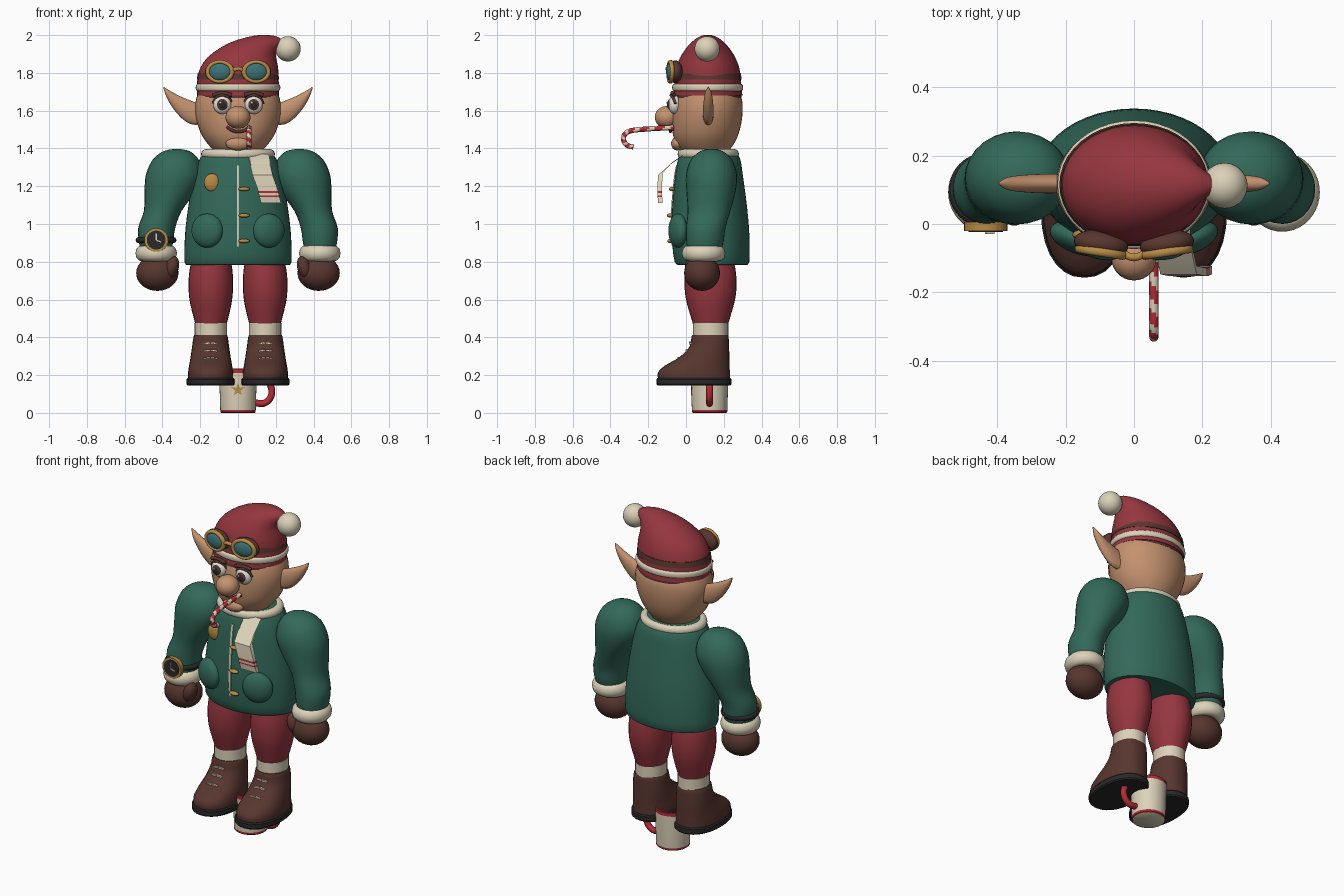
import bpy, bmesh
from math import sin, cos, pi, sqrt, copysign
from mathutils import Vector as V

cube = bpy.data.objects.get("Cube")
if cube:
    bpy.data.objects.remove(cube)


def material(name, code):
    rgb = [int(code[i:i + 2], 16) / 255 for i in (0, 2, 4)]
    lin = [c / 12.92 if c < .04 else ((c + .055) / 1.055) ** 2.4 for c in rgb] + [1]
    m = bpy.data.materials.new(name)
    m.use_nodes = True
    m.diffuse_color = lin
    m.node_tree.nodes["Principled BSDF"].inputs["Base Color"].default_value = lin
    return m


green = material("coat green", "33695a")
red = material("cloth red", "96363f")
cream = material("cream", "dcd2b9")
brown = material("leather brown", "58362f")
skin = material("skin", "c4926f")
gold = material("gold", "b98b45")
teal = material("lens teal", "3c7378")
black = material("black", "29292b")
candy = material("candy red", "b42c36")
white = material("eye white", "e6e4dc")


def finish(ob, name, *mats):
    ob.name = name
    for m in mats:
        ob.data.materials.append(m)
    bpy.ops.object.select_all(action="DESELECT")
    ob.select_set(True)
    bpy.context.view_layer.objects.active = ob
    bpy.ops.object.shade_smooth_by_angle(angle=.7)
    return ob


def spline(rows, steps):
    out = []
    for i in range(len(rows) - 1):
        p = [rows[min(max(i + k, 0), len(rows) - 1)] for k in (-1, 0, 1, 2)]
        for s in range(steps):
            t = s / steps
            out.append([b + .5 * t * (c - a + t * (2*a - 5*b + 4*c - d + t * (3*(b - c) + d - a)))
                        for a, b, c, d in zip(*p)])
    return out + [rows[-1]]


def loft(name, rings, mats, n=28, steps=3, power=1, phase=0, rule=None):
    """Skin rings given as centre, half axis u, half axis v."""
    bm = bmesh.new()
    loops = []
    for r in spline([list(r) for r in rings], steps):
        c, u, v = V(r[:3]), V(r[3:6]), V(r[6:])
        loop = []
        for j in range(n):
            a = phase + 2 * pi * j / n
            ca, sa = (copysign(abs(f(a)) ** power, f(a)) for f in (cos, sin))
            loop.append(bm.verts.new(c + u * ca + v * sa))
        loops.append(loop)
    for i in range(len(loops) - 1):
        for j in range(n):
            k = (j + 1) % n
            f = bm.faces.new((loops[i][j], loops[i][k], loops[i + 1][k], loops[i + 1][j]))
            f.material_index = rule(i, j) if rule else 0
    bm.faces.new(loops[0])
    bm.faces.new(loops[-1])
    bmesh.ops.recalc_face_normals(bm, faces=bm.faces)
    me = bpy.data.meshes.new(name)
    bm.to_mesh(me)
    bm.free()
    ob = bpy.data.objects.new(name, me)
    bpy.context.collection.objects.link(ob)
    return finish(ob, name, *mats)


def flat(z, cx, cy, rx, ry):
    return (cx, cy, z, rx, 0, 0, 0, ry, 0)


def span(z, rx, front, back, cx=0):
    return flat(z, cx, (front + back) / 2, rx, (back - front) / 2)


def tube(name, pts, r, mats, ref, n=12, steps=4, rule=None):
    pts = [V(p) for p in spline(pts, steps)]
    rings = []
    for i, p in enumerate(pts):
        t = (pts[min(i + 1, len(pts) - 1)] - pts[max(i - 1, 0)]).normalized()
        u = t.cross(V(ref)).normalized()
        rings.append((*p, *(u * r), *(t.cross(u) * r)))
    return loft(name, rings, mats, n, 1, rule=rule)


def ball(name, loc, size, mat, rot=(0, 0, 0)):
    bpy.ops.mesh.primitive_uv_sphere_add(segments=28, ring_count=16, location=loc, rotation=rot, scale=size)
    return finish(bpy.context.object, name, mat)


def ring(name, loc, major, minor, mat, rot=(0, 0, 0), scale=(1, 1, 1)):
    bpy.ops.mesh.primitive_torus_add(major_segments=40, minor_segments=12, location=loc, rotation=rot,
                                     major_radius=major, minor_radius=minor)
    bpy.context.object.scale = scale
    return finish(bpy.context.object, name, mat)


def disc(name, loc, r, depth, mat):
    bpy.ops.mesh.primitive_cylinder_add(vertices=32, radius=r, depth=depth, location=loc, rotation=(pi / 2, 0, 0))
    return finish(bpy.context.object, name, mat)


def box(name, loc, size, mat, rot=(0, 0, 0)):
    bpy.ops.mesh.primitive_cube_add(size=1, location=loc, rotation=rot, scale=size)
    return finish(bpy.context.object, name, mat)


# coat: height, half width, front, back
COAT = [(.785, .262, -.03, .31), (.8, .283, -.06, .335), (.95, .28, -.077, .335), (1.1, .262, -.072, .322),
        (1.25, .235, -.058, .302), (1.35, .2, -.04, .285), (1.39, .16, -.01, .25)]
loft("coat", [span(*r) for r in COAT], [green], n=48)


def coat_y(x, z):
    for a, b in zip(COAT, COAT[1:]):
        if a[0] <= z <= b[0]:
            t = (z - a[0]) / (b[0] - a[0])
            rx, y0, y1 = (p + (q - p) * t for p, q in zip(a[1:], b[1:]))
            return (y0 + y1) / 2 - (y1 - y0) / 2 * sqrt(1 - (x / rx) ** 2)


ring("collar", (0, .118, 1.37), .17, .026, cream, scale=(1, .83, 1))
loft("placket", [(.0, coat_y(0, z), z, .009, 0, 0, 0, .008, 0) for z in (.88, .95, 1.02, 1.1, 1.18, 1.25, 1.31)],
     [cream], n=4, phase=pi / 4)
for i, z in enumerate((.91, 1.045, 1.185)):
    ball(f"toggle_{i}", (.032, coat_y(.03, z) - .012, z), (.03, .016, .011), gold)
ball("badge", (-.138, coat_y(.138, 1.22) - .004, 1.22), (.042, .018, .047), gold)
loft("scarf_end", [(x, y, z, .075, 0, 0, 0, .017, w) for x, y, z, w in (
    (.11, -.02, 1.36, .015), (.118, -.08, 1.32, .015), (.13, -.135, 1.265, .008), (.155, -.14, 1.19, 0),
    (.159, -.14, 1.175, 0), (.162, -.14, 1.163, 0), (.165, -.14, 1.151, 0), (.167, -.138, 1.143, 0),
    (.175, -.135, 1.11, 0))], [cream, candy], n=4, steps=1, phase=pi / 4, rule=lambda i, j: int(i in (4, 6)))

# paired limbs, boots, ears and face parts
for side, s in (("right", -1), ("left", 1)):
    ball(f"{side}_pocket", (s * .163, -.042, .965), (.087, .045, .09), green, (0, 0, s * .35))
    loft(f"{side}_sleeve", [flat(z, s * x, y, rx, ry) for z, x, y, rx, ry in (
        (1.397, .325, .135, .015, .015), (1.385, .325, .135, .07, .06), (1.34, .33, .135, .122, .11),
        (1.26, .338, .135, .15, .135), (1.17, .36, .132, .135, .13), (1.07, .398, .122, .1, .113),
        (.98, .43, .105, .098, .104), (.9, .434, .1, .09, .098), (.84, .434, .095, .075, .08))], [green])
    ring(f"{side}_cuff", (s * .433, .093, .845), .074, .036, cream, scale=(1, 1.05, 1.2))
    ball(f"{side}_mitten", (s * .427, .085, .74), (.112, .095, .094), brown)
    ball(f"{side}_thumb", (s * .35, .04, .77), (.036, .045, .06), brown, (0, s * -.3, 0))

    loft(f"{side}_leg", [flat(z, s * x, .13, rx, ry) for z, x, rx, ry in (
        (.46, .143, .08, .09), (.52, .143, .096, .108), (.6, .144, .113, .13), (.68, .144, .118, .138),
        (.76, .143, .113, .132), (.84, .14, .095, .115))], [red])
    loft(f"{side}_sock", [flat(z, s * .143, .13, r, r + .008) for z, r in ((.39, .086), (.475, .086), (.482, .08))],
         [cream], steps=1)
    boot = [(.18, .12, -.148, .232), (.215, .119, -.148, .232), (.25, .114, -.112, .231), (.295, .106, -.035, .23),
            (.35, .098, .018, .228), (.405, .09, .03, .225), (.413, .08, .04, .215)]
    loft(f"{side}_boot", [span(*r, s * .145) for r in boot], [brown], power=.9)
    loft(f"{side}_sole", [span(z, .127 - d, -.157 + d, .24 - d, s * .145) for z, d in (
        (.145, .006), (.152, 0), (.178, 0), (.185, .006))], [black], steps=1, power=.9)
    for i, (z, y) in enumerate(((.29, -.038), (.33, .004), (.37, .024))):
        for k in (-1, 1):
            box(f"{side}_lace_{i}_{k}", (s * .145 + k * .018, y, z), (.032, .014, .009), cream, (0, k * .15, 0))

    loft(f"{side}_ear", [(s * x, .118, z, s * -.55 * h, 0, .83 * h, 0, w, 0) for x, z, h, w in (
        (.19, 1.565, .05, .026), (.225, 1.582, .06, .028), (.27, 1.605, .053, .028), (.325, 1.645, .037, .025),
        (.37, 1.69, .018, .018), (.395, 1.725, .002, .003))], [skin])

    x = s * .083
    ball(f"{side}_eye", (x, -.06, 1.632), (.048, .034, .05), white)
    ball(f"{side}_iris", (x, -.084, 1.632), (.029, .014, .031), brown)
    ball(f"{side}_pupil", (x, -.092, 1.632), (.018, .009, .02), black)
    ball(f"{side}_glint", (x - .009, -.1, 1.642), (.006, .004, .006), white)
    tube(f"{side}_eyelid", [(x + .05 * cos(a), -.08 + .025 * cos(a) ** 2, 1.632 + .05 * sin(a))
                            for a in (.1, .8, pi / 2, 2.3, 3.0)], .007, [brown], (0, 1, 0))
    tube(f"{side}_brow", [(x + d, -.072 + .02 * abs(d) * 10 * (s * d > 0), z)
                          for d, z in ((-.05, 1.682), (0, 1.694), (.05, 1.682))], .01, [brown], (0, 1, 0))

    # goggle cup, rim and lens
    ball(f"{side}_goggle_cup", (s * .096, -.058, 1.806), (.08, .04, .06), brown, (0, 0, s * .15))
    ring(f"{side}_goggle_rim", (s * .096, -.082, 1.806), .065, .013, gold, (pi / 2, 0, s * .15), (1, .8, 1))
    ball(f"{side}_goggle_lens", (s * .096, -.082, 1.806), (.06, .022, .047), teal, (0, 0, s * .15))

tube("goggle_bridge", [(-.035, -.085, 1.81), (0, -.098, 1.822), (.035, -.085, 1.81)], .011, [gold], (0, 1, 0))

# head
loft("head", [span(*r) for r in (
    (1.36, .1, .02, .2), (1.4, .14, -.035, .237), (1.46, .186, -.066, .272), (1.53, .215, -.075, .292),
    (1.6, .228, -.073, .3), (1.66, .222, -.063, .296), (1.72, .2, -.04, .27))], [skin], n=40)
ball("chin", (0, -.045, 1.425), (.065, .034, .036), skin)
ball("nose", (0, -.1, 1.565), (.066, .065, .06), skin)
tube("mouth", [(-.058, -.07, 1.514), (-.03, -.08, 1.495), (0, -.083, 1.489), (.035, -.08, 1.495), (.06, -.07, 1.51)],
     .008, [brown], (0, 1, 0))
tube("candy_cane", [(.058, -.06, 1.51), (.058, -.14, 1.507), (.058, -.22, 1.502), (.058, -.29, 1.494),
                    (.058, -.325, 1.473), (.058, -.329, 1.44), (.058, -.31, 1.416), (.058, -.278, 1.408)],
     .0135, [candy, cream], (1, 0, 0), n=12, steps=6, rule=lambda i, j: int((2 * i + j) % 12 < 5))

# hat: upper-left and lower-right edge of each slanted ring, half depth
HAT = [(-.216, 1.68, .216, 1.68, .184), (-.217, 1.73, .216, 1.73, .178), (-.208, 1.805, .215, 1.785, .173),
       (-.16, 1.883, .212, 1.83, .157), (-.05, 1.957, .205, 1.865, .125), (.09, 1.998, .2, 1.895, .085),
       (.19, 1.997, .21, 1.925, .045), (.245, 1.97, .24, 1.945, .015)]
loft("hat", [((a + c) / 2, .115, (b + d) / 2, (c - a) / 2, 0, (d - b) / 2, 0, r, 0) for a, b, c, d, r in HAT],
     [red], n=40)
ball("pompom", (.265, .112, 1.927), (.067, .067, .067), cream)
loft("hair_edge", [flat(z, 0, .115, .212, .18) for z in (1.666, 1.682)], [brown], n=40, steps=1)
loft("hat_trim", [flat(z, 0, .115, r, r - .036) for z, r in ((1.704, .215), (1.712, .223), (1.734, .223), (1.742, .214))],
     [cream], n=40)
loft("goggle_strap", [flat(z, 0, .115, r, r - .038) for z, r in ((1.765, .218), (1.798, .213))], [brown], n=40, steps=1)

# wrist watch
ring("watch_band", (-.434, .098, .915), .094, .014, black, scale=(1, 1, 1.1))
disc("watch_case", (-.433, -.007, .915), .063, .026, gold)
disc("watch_dial", (-.433, -.02, .915), .05, .008, black)
box("minute_hand", (-.433, -.026, .932), (.006, .006, .036), cream)
box("hour_hand", (-.421, -.026, .91), (.028, .006, .006), cream, (0, .4, 0))

# mug with rims, handle and star
loft("mug", [flat(z, 0, .125, r, r) for z, r in (
    (0, .088), (.004, .093), (.016, .094), (.212, .1), (.232, .1), (.235, .094), (.05, .085))],
    [cream, candy], n=36, steps=1, rule=lambda i, j: int(i in (0, 1, 3, 4)))
tube("mug_handle", [(.085, .125, .055), (.135, .125, .05), (.172, .125, .08), (.177, .125, .13), (.15, .125, .175),
                    (.09, .125, .185)], .018, [candy], (0, 1, 0))
bm = bmesh.new()
star = bm.faces.new([bm.verts.new((r * sin(i * pi / 5), .026, .122 + r * cos(i * pi / 5)))
                     for i, r in enumerate([.036, .015] * 5)])
moved = bmesh.ops.extrude_face_region(bm, geom=[star])["geom"]
bmesh.ops.translate(bm, verts=[g for g in moved if isinstance(g, bmesh.types.BMVert)], vec=(0, .009, 0))
bmesh.ops.recalc_face_normals(bm, faces=bm.faces)
mesh = bpy.data.meshes.new("mug_star")
bm.to_mesh(mesh)
bm.free()
star_object = bpy.data.objects.new("mug_star", mesh)
bpy.context.collection.objects.link(star_object)
finish(star_object, "mug_star", gold)
